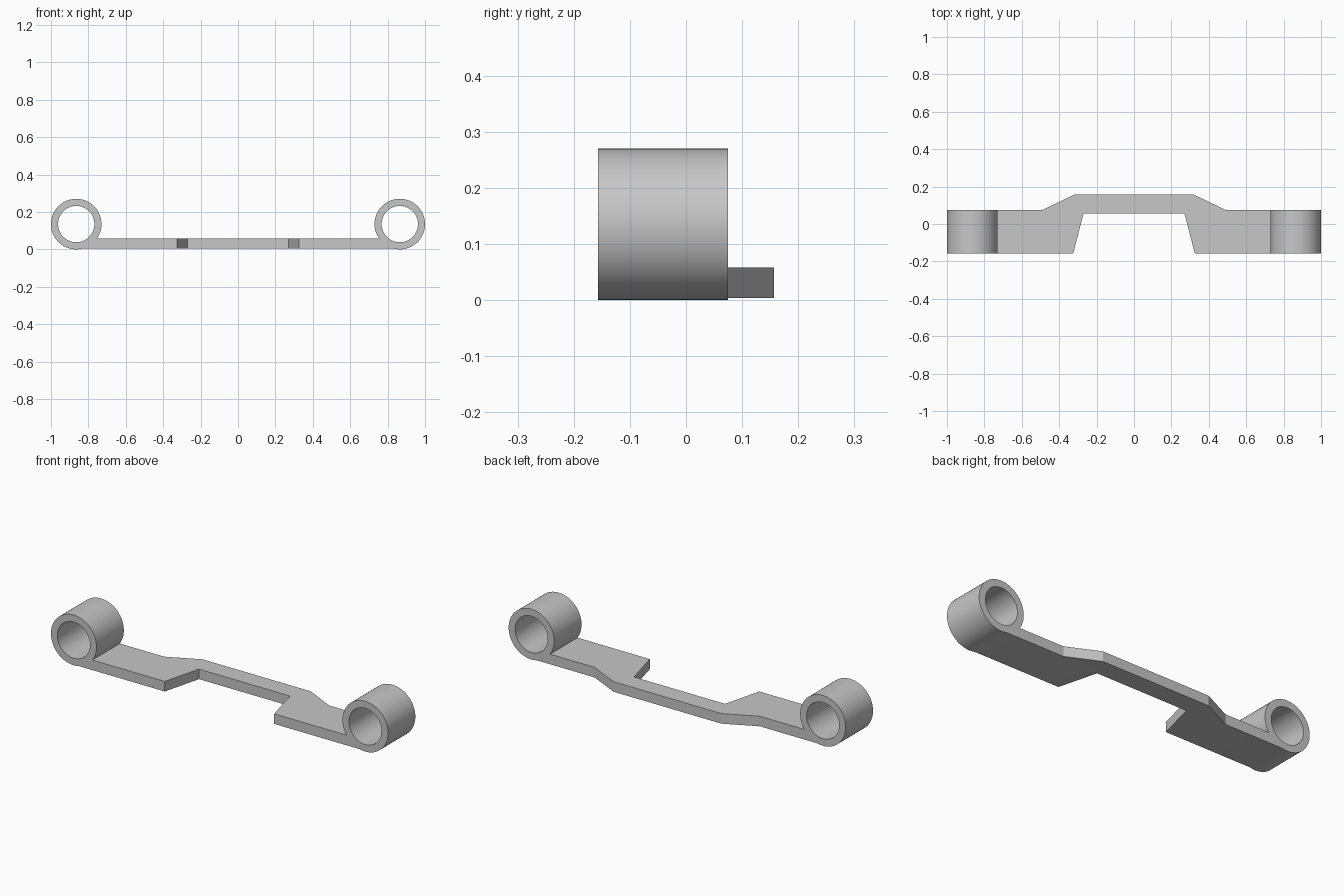
import bpy, bmesh, math
from mathutils import Matrix

cube = bpy.data.objects.get("Cube")
if cube:
    bpy.data.objects.remove(cube, do_unlink=True)

RING_X, OUTER, INNER = 0.865, 0.135, 0.097
FRONT, BACK = -0.157, 0.075
PLATE_BOTTOM, PLATE_TOP = 0.004, 0.058

grey = bpy.data.materials.new("light grey")
grey.use_nodes = True
grey.diffuse_color = (0.57, 0.57, 0.57, 1)
grey.node_tree.nodes["Principled BSDF"].inputs["Base Color"].default_value = grey.diffuse_color


def add_object(name, bm):
    bmesh.ops.recalc_face_normals(bm, faces=bm.faces)
    mesh = bpy.data.meshes.new(name)
    bm.to_mesh(mesh)
    bm.free()
    mesh.materials.append(grey)
    obj = bpy.data.objects.new(name, mesh)
    bpy.context.collection.objects.link(obj)
    return obj


def cylinder(name, x, radius, front, back):
    bm = bmesh.new()
    place = Matrix.Translation((x, (front + back) / 2, OUTER)) @ Matrix.Rotation(math.pi / 2, 4, "X")
    bmesh.ops.create_cone(bm, cap_ends=True, segments=96, radius1=radius, radius2=radius,
                          depth=back - front, matrix=place)
    return add_object(name, bm)


def combine(body, tool, operation):
    mod = body.modifiers.new(operation.lower(), "BOOLEAN")
    mod.operation, mod.object, mod.solver = operation, tool, "EXACT"
    bpy.context.view_layer.objects.active = body
    bpy.ops.object.modifier_apply(modifier=mod.name)
    bpy.data.objects.remove(tool, do_unlink=True)


# Flat cranked bar, from a mirrored half outline
half = [(0.27, 0.055), (0.325, FRONT), (RING_X, FRONT), (RING_X, BACK), (0.49, BACK), (0.32, 0.157)]
outline = half + [(-x, y) for x, y in reversed(half)]
bm = bmesh.new()
face = bm.faces.new([bm.verts.new((x, y, PLATE_BOTTOM)) for x, y in outline])
extruded = bmesh.ops.extrude_face_region(bm, geom=[face])["geom"]
bmesh.ops.translate(bm, vec=(0, 0, PLATE_TOP - PLATE_BOTTOM),
                    verts=[v for v in extruded if isinstance(v, bmesh.types.BMVert)])
bracket = add_object("bracket_with_end_rings", bm)

# Tubular ring at each end, bored through
for side in (-1, 1):
    combine(bracket, cylinder("ring", side * RING_X, OUTER, FRONT, BACK), "UNION")
    combine(bracket, cylinder("bore", side * RING_X, INNER, FRONT - 0.1, BACK + 0.1), "DIFFERENCE")

bpy.ops.object.select_all(action="DESELECT")
bracket.select_set(True)
bpy.context.view_layer.objects.active = bracket
bpy.ops.object.shade_smooth_by_angle(angle=math.radians(25))
